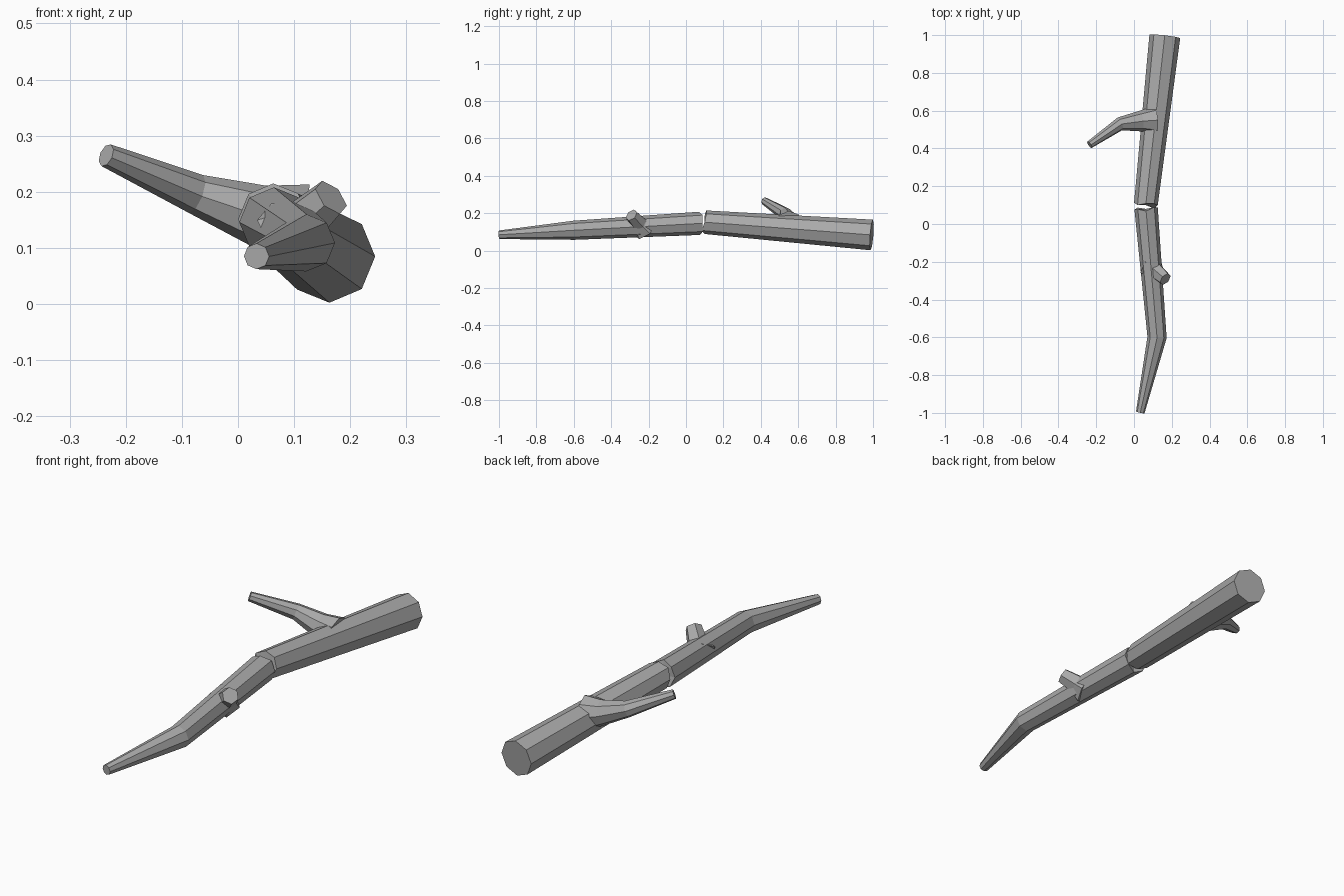
import bpy
import bmesh
import math
from mathutils import Vector

cube = bpy.data.objects.get("Cube")
if cube:
    bpy.data.objects.remove(cube, do_unlink=True)

# One flat grey for the whole branch
grey = bpy.data.materials.new("bark_grey")
grey.use_nodes = True
COLOR = (0.4, 0.4, 0.4, 1)
grey.diffuse_color = COLOR
grey.node_tree.nodes["Principled BSDF"].inputs["Base Color"].default_value = COLOR


def limb(name, path, radii, sides=8, side_ref=(1, 0, 0), jag=None):
    """Faceted tapering tube along a path; jag shifts the first ring in y."""
    pts = [Vector(p) for p in path]
    bm = bmesh.new()
    rings = []
    for i, (p, r) in enumerate(zip(pts, radii)):
        before = (p - pts[i - 1]).normalized() if i else Vector()
        after = (pts[i + 1] - p).normalized() if i + 1 < len(pts) else Vector()
        axis = (before + after).normalized()
        u = Vector(side_ref)
        u = (u - axis * u.dot(axis)).normalized()
        v = axis.cross(u)
        ring = []
        for k in range(sides):
            a = math.tau * k / sides
            co = p + (u * math.cos(a) + v * math.sin(a)) * r
            if jag and i == 0:
                co.y += jag[k % len(jag)]
            ring.append(bm.verts.new(co))
        rings.append(ring)
    for a, b in zip(rings, rings[1:]):
        for k in range(sides):
            n = (k + 1) % sides
            bm.faces.new((a[k], a[n], b[n], b[k]))
    # Broken start gets a fan, the other end a flat cap
    if jag:
        mid = bm.verts.new(pts[0])
        for k in range(sides):
            bm.faces.new((mid, rings[0][(k + 1) % sides], rings[0][k]))
    else:
        bm.faces.new(rings[0][::-1])
    bm.faces.new(rings[-1])
    bmesh.ops.recalc_face_normals(bm, faces=bm.faces)
    mesh = bpy.data.meshes.new(name)
    bm.to_mesh(mesh)
    bm.free()
    mesh.materials.append(grey)
    obj = bpy.data.objects.new(name, mesh)
    bpy.context.collection.objects.link(obj)
    return obj


def graft(trunk, twig):
    """Weld a twig onto its trunk as one surface."""
    mod = trunk.modifiers.new("graft", "BOOLEAN")
    mod.operation = "UNION"
    mod.solver = "EXACT"
    mod.object = twig
    bpy.context.view_layer.objects.active = trunk
    bpy.ops.object.modifier_apply(modifier=mod.name)
    bpy.data.objects.remove(twig, do_unlink=True)


# Thick half with its long side twig
thick = limb("thick_half", [(0.063, 0.1, 0.152), (0.163, 0.993, 0.084)],
             [0.063, 0.082], jag=(0.006, -0.008, 0.004, 0.01))
twig = limb("side_twig",
            [(0.11, 0.55, 0.14), (0.035, 0.545, 0.158),
             (-0.075, 0.53, 0.196), (-0.235, 0.42, 0.265)],
            [0.075, 0.055, 0.036, 0.021], side_ref=(0, 1, 0))
graft(thick, twig)

# Thin half, bent towards its tip, with a short stub
thin = limb("thin_half",
            [(0.064, 0.08, 0.146), (0.122, -0.6, 0.109), (0.033, -0.998, 0.085)],
            [0.062, 0.051, 0.023], jag=(0.002, 0.008, -0.008, 0.004))
stub = limb("stub",
            [(0.088, -0.225, 0.12), (0.117, -0.25, 0.145), (0.166, -0.292, 0.19)],
            [0.07, 0.045, 0.036], sides=6, side_ref=(0, 0, 1))
graft(thin, stub)
